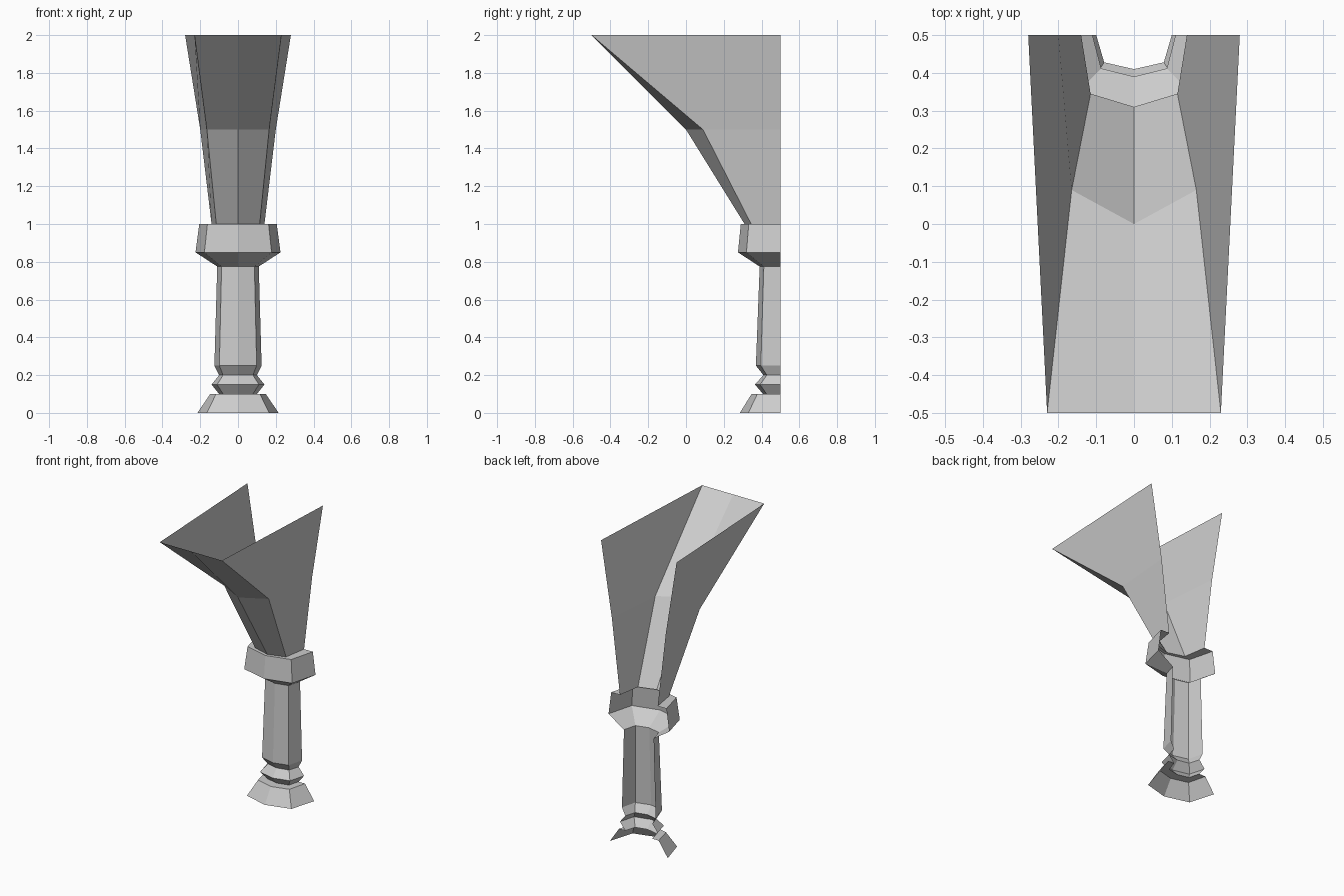
import bpy
import bmesh

if "Cube" in bpy.data.objects:
    bpy.data.objects.remove(bpy.data.objects["Cube"])

WALL = 0.5  # plane of the open back


def section(z, half_width, front_y, mid=None):
    """Half-round five-point cross-section, left to right around the front."""
    mx, my = mid or (half_width * 0.79, WALL - (WALL - front_y) * 0.8)
    return [(-half_width, WALL, z), (-mx, my, z), (0, front_y, z),
            (mx, my, z), (half_width, WALL, z)]


def loft(name, sections):
    """Skin a stack of cross-sections into an open flat-faced shell."""
    bm = bmesh.new()
    rings = [[bm.verts.new(p) for p in section(*s)] for s in sections]
    for low, high in zip(rings, rings[1:]):
        for i in range(4):
            bm.faces.new((low[i], low[i + 1], high[i + 1], high[i]))
    mesh = bpy.data.meshes.new(name)
    bm.to_mesh(mesh)
    bm.free()
    obj = bpy.data.objects.new(name, mesh)
    bpy.context.collection.objects.link(obj)
    return obj


# Flared foot with a small flat ledge on top
loft("base", [(0, 0.215, 0.285, (0.165, 0.33)),
              (0.1, 0.147, 0.347),
              (0.1, 0.1, 0.408)])

# Pointed ring moulding between foot and shaft
loft("ring_moulding", [(0.1, 0.1, 0.408),
                       (0.15, 0.14, 0.365),
                       (0.2, 0.1, 0.41)])

# Slightly tapering shaft
loft("shaft", [(0.2, 0.1, 0.41),
               (0.25, 0.125, 0.37),
               (0.775, 0.11, 0.39)])

# Capital block with its top ledge
loft("capital", [(0.775, 0.11, 0.39),
                 (0.85, 0.225, 0.275),
                 (1.0, 0.205, 0.29),
                 (1.0, 0.14, 0.31, (0.115, 0.345))])

# Bracket sweeping forward to a straight front edge
loft("bracket", [(1.0, 0.14, 0.31, (0.115, 0.345)),
                 (1.5, 0.2, 0.0, (0.165, 0.09)),
                 (2.0, 0.28, -0.5, (0.23, -0.5))])
